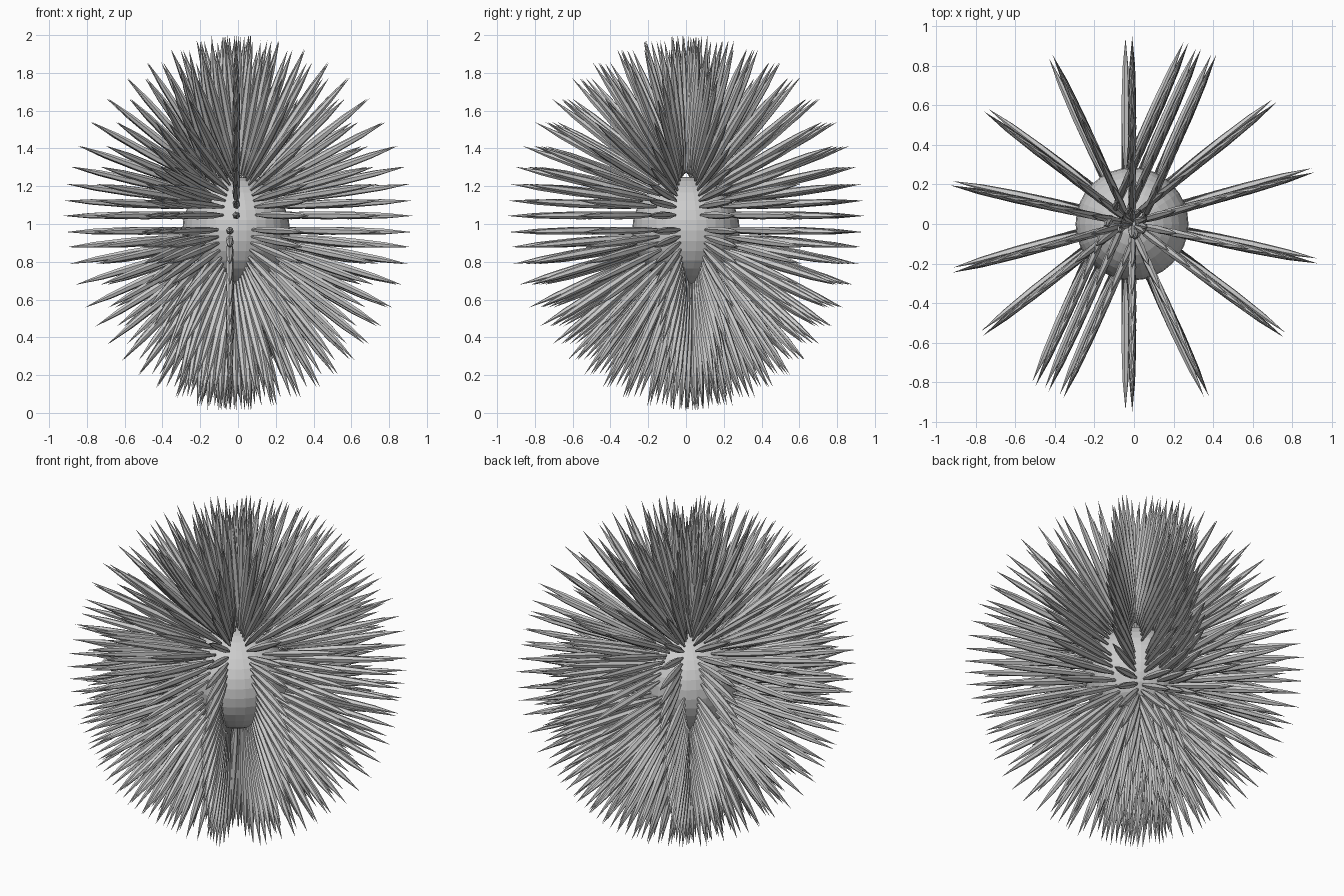
import bpy, bmesh, math
from mathutils import Vector

if "Cube" in bpy.data.objects:
    bpy.data.objects.remove(bpy.data.objects["Cube"])

CENTER = Vector((0, 0, 1.0))
SIDES = 6
# spindle profile: (fraction of length, radius)
PROFILE = [(0.0, 0.007), (0.2, 0.018), (0.5, 0.021), (0.78, 0.015)]
# tip elevations of the upper half fan and the lower half fan, degrees
UPPER = [2.6, 7.5, 12.8, 18.5, 25.5, 34, 43, 52, 60, 68.5, 77, 86]
LOWER = [-2.6, -7.5, -13, -20, -28, -35, -42, -49, -56, -63, -70, -78, -86]

# Core ball
bpy.ops.mesh.primitive_uv_sphere_add(segments=32, ring_count=16, radius=0.285,
                                     location=(-0.01, 0, 0.965))
bpy.context.object.name = "core_ball"


def add_spike(bm, base, tip):
    """Tapered spindle from base to tip."""
    axis = tip - base
    d = axis.normalized()
    u = d.orthogonal().normalized()
    v = d.cross(u)
    rings = []
    for t, r in PROFILE:
        c = base + axis * t
        rings.append([bm.verts.new(c + (u * math.cos(k * math.tau / SIDES)
                                        + v * math.sin(k * math.tau / SIDES)) * r)
                      for k in range(SIDES)])
    end = bm.verts.new(tip)
    for a, b in zip(rings, rings[1:]):
        for k in range(SIDES):
            j = (k + 1) % SIDES
            bm.faces.new((a[k], a[j], b[j], b[k]))
    for k in range(SIDES):
        bm.faces.new((rings[-1][k], rings[-1][(k + 1) % SIDES], end))
    bm.faces.new(rings[0][::-1])


def spike_ring(name, azimuth, offset, gap=0.012):
    """Full vertical ring of spikes; upper and lower fans sit a gap apart."""
    a = math.radians(azimuth)
    out = Vector((math.cos(a), math.sin(a), 0))
    side = Vector((-math.sin(a), math.cos(a), 0))
    up = Vector((0, 0, 1))
    bm = bmesh.new()
    for half in (1, -1):
        for deg in UPPER + LOWER:
            e = math.radians(deg)
            s = math.sin(e)
            sign = 1 if deg > 0 else -1
            # spikes are rooted closer to the poles than their tips suggest
            p = 0.62 if deg > 0 else 0.75
            b = sign * math.pi / 2 * (abs(deg) / 90) ** p
            reach = 0.95 + 0.05 * s * s if deg > 0 else 0.94 + 0.05 * s ** 4
            shift = side * (offset - gap * sign)
            base = (out * half * math.cos(b) + up * math.sin(b)) * 0.275
            tip = (out * half * math.cos(e) + up * s) * reach
            add_spike(bm, CENTER + shift + base, CENTER + shift + tip)
    me = bpy.data.meshes.new(name)
    bm.to_mesh(me)
    bm.free()
    bpy.context.collection.objects.link(bpy.data.objects.new(name, me))


# Evenly turned rings: azimuth, sideways offset
for n, (az, off) in enumerate([(90, 0.026), (38.5, 0.045), (15.5, 0.02),
                               (-12, 0.01), (-37, 0.01), (114.6, 0.03)]):
    spike_ring(f"spike_ring_{n + 1}", az, off, 0.017 if az == 90 else 0.012)

# Cluster of three nearly parallel rings
for n, off in enumerate((0.133, 0.062, -0.02)):
    spike_ring(f"cluster_ring_{n + 1}", 66, off)
